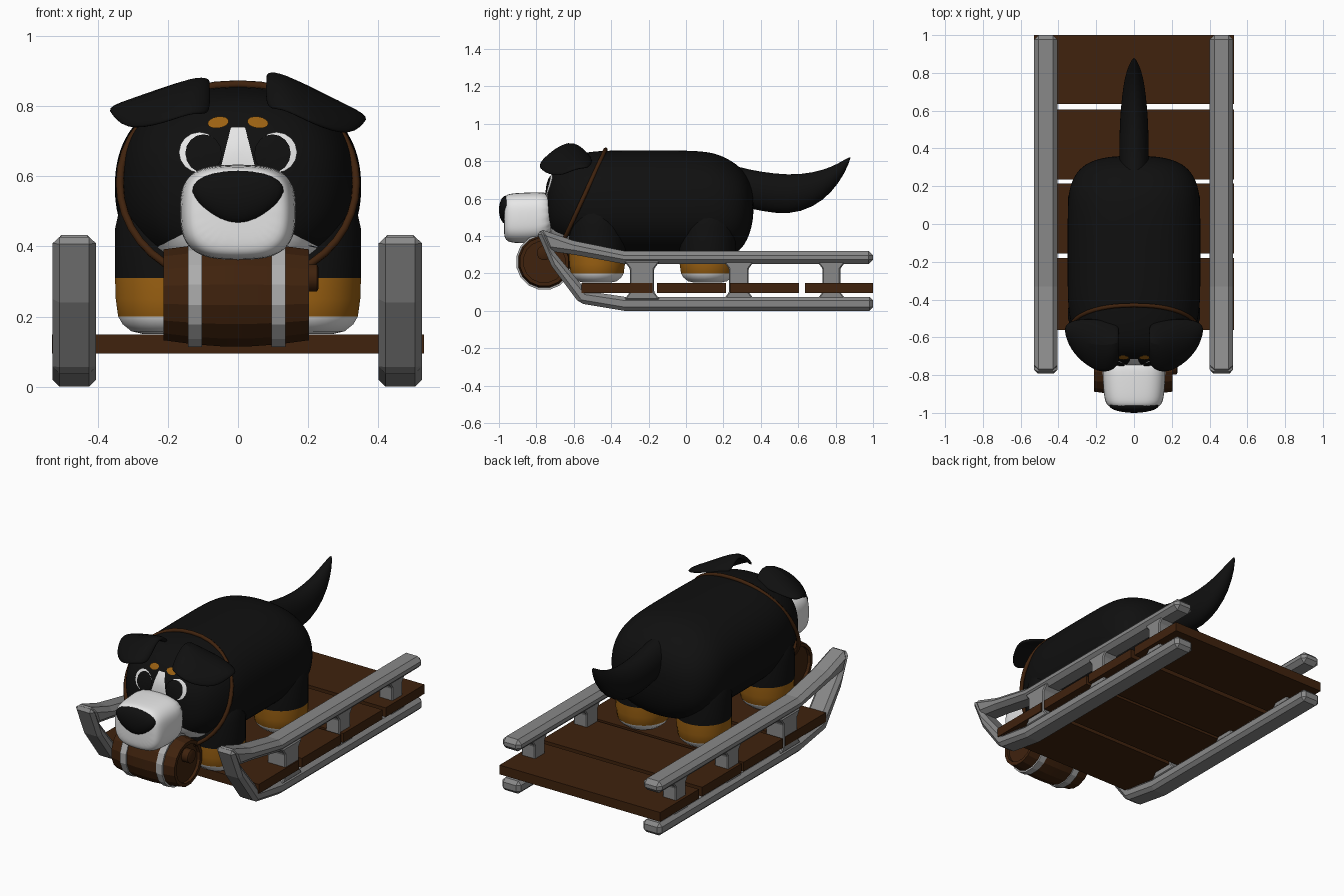
import bpy, bmesh, math
from mathutils import Vector
from mathutils.bvhtree import BVHTree

cube = bpy.data.objects.get("Cube")
if cube:
    bpy.data.objects.remove(cube)


def material(name, r, g, b):
    m = bpy.data.materials.new(name)
    m.use_nodes = True
    m.diffuse_color = (r, g, b, 1)
    m.node_tree.nodes["Principled BSDF"].inputs["Base Color"].default_value = (r, g, b, 1)
    return m


BLACK = material("black fur", .005, .005, .005)
WHITE = material("white fur", .8, .8, .8)
TAN = material("tan fur", .33, .12, .006)
BROWN = material("brown wood", .05, .016, .004)
GREY = material("grey metal", .25, .25, .25)
BAND = material("pale band", .42, .42, .42)


def finish(name, bm, mats, smooth=0, subsurf=0, bevel=0):
    bmesh.ops.recalc_face_normals(bm, faces=bm.faces[:])
    me = bpy.data.meshes.new(name)
    bm.to_mesh(me)
    bm.free()
    ob = bpy.data.objects.new(name, me)
    bpy.context.collection.objects.link(ob)
    for m in mats:
        me.materials.append(m)
    if bevel:
        mod = ob.modifiers.new("Bevel", "BEVEL")
        mod.width, mod.segments = bevel, 1
    if subsurf:
        mod = ob.modifiers.new("Subsurf", "SUBSURF")
        mod.levels = mod.render_levels = subsurf
    if smooth:
        bpy.ops.object.select_all(action="DESELECT")
        ob.select_set(True)
        bpy.context.view_layer.objects.active = ob
        bpy.ops.object.shade_smooth_by_angle(angle=math.radians(smooth))
    return ob


def skin(bm, rings):
    """Join rings of points into a closed tube."""
    rings = [[bm.verts.new(p) for p in r] for r in rings]
    n = len(rings[0])
    for a, b in zip(rings, rings[1:]):
        for i in range(n):
            j = (i + 1) % n
            bm.faces.new((a[i], a[j], b[j], b[i]))
    bm.faces.new(rings[0])
    bm.faces.new(rings[-1])


def loft(name, stations, mat, power=2.3, n=24, subsurf=1):
    """Superellipse sections along y: (y, half width, bottom, top)."""
    bm = bmesh.new()
    rings = []
    for y, w, lo, hi in stations:
        ring = []
        for i in range(n):
            a = math.tau * i / n
            c, s = math.cos(a), math.sin(a)
            x = math.copysign(abs(c) ** (2 / power), c) * w
            z = math.copysign(abs(s) ** (2 / power), s) * (hi - lo) / 2
            ring.append((x, y, z + (hi + lo) / 2))
        rings.append(ring)
    skin(bm, rings)
    return finish(name, bm, [mat], 60, subsurf)


def lathe(name, profile, centre, axis, mats, n=24, smooth=40, rule=None):
    """Spin (radius, height) points around the x or z axis."""
    bm = bmesh.new()
    rings = []
    for r, h in profile:
        ring = []
        for i in range(n):
            a = math.tau * (i + .5) / n
            u, v = r * math.cos(a), r * math.sin(a)
            p = (h, u, v) if axis == "x" else (u, v, h)
            ring.append(Vector(p) + Vector(centre))
        rings.append(ring)
    skin(bm, rings)
    if rule:
        for f in bm.faces:
            f.material_index = rule(f.calc_center_median())
    return finish(name, bm, mats, smooth)


# Sled planks
for i, (y0, y1) in enumerate([(-.56, -.18), (-.155, .215), (.235, .605), (.635, 1)]):
    bm = bmesh.new()
    bmesh.ops.create_cube(bm, size=1)
    for v in bm.verts:
        v.co = (v.co.x * 1.06, (y0 + y1) / 2 + v.co.y * (y1 - y0), .122 + v.co.z * .055)
    finish(f"plank_{i + 1}", bm, [BROWN])


# Sled runners: side profiles extruded across x
def slab(name, outline, x, half, bevel):
    bm = bmesh.new()
    face = bm.faces.new([bm.verts.new((x - half, y, z)) for y, z in outline])
    ext = bmesh.ops.extrude_face_region(bm, geom=[face])["geom"]
    for v in ext:
        if isinstance(v, bmesh.types.BMVert):
            v.co.x += 2 * half
    finish(name, bm, [GREY], bevel=bevel)


upper = [(1, .25), (1, .32), (-.33, .32), (-.6, .375), (-.79, .44), (-.74, .32), (-.6, .3), (-.33, .25)]
lower = [(1, 0), (1, .075), (-.33, .075), (-.53, .105), (-.7, .31), (-.76, .43), (-.8, .425),
         (-.72, .24), (-.57, .04), (-.33, 0)]
for side, x in (("left", .463), ("right", -.467)):
    slab(f"{side}_upper_rail", upper, x, .062, .024)
    slab(f"{side}_lower_runner", lower, x, .062, .024)
    for k, (a, b) in enumerate([(-.3, -.17), (.23, .335), (.73, .825)]):
        post = [(a - .03, .06), (b + .03, .06), (b, .1), (b, .225), (b + .03, .265),
                (a - .03, .265), (a, .225), (a, .1)]
        slab(f"{side}_post_{k + 1}", post, x, .06 if k == 0 else .045, .006)

# Dog body, tail and muzzle
body = loft("body", [
    (-.745, .13, .5, .66), (-.725, .2, .42, .72), (-.69, .26, .36, .78), (-.62, .31, .32, .835),
    (-.5, .345, .29, .855), (-.4, .355, .28, .86), (-.15, .355, .28, .86), (.1, .355, .28, .86),
    (.2, .345, .28, .83), (.29, .3, .31, .775), (.34, .22, .4, .7), (.362, .1, .5, .62)], BLACK, subsurf=2)
loft("tail", [(.2, .08, .57, .8), (.28, .08, .56, .77), (.4, .08, .53, .745), (.55, .077, .51, .727),
              (.68, .065, .55, .74), (.78, .05, .63, .77), (.85, .025, .735, .81),
              (.88, .004, .815, .825)], BLACK, 2, 16)
loft("muzzle", [(-.975, .11, .41, .59), (-.965, .14, .375, .62), (-.93, .16, .36, .63),
                (-.8, .168, .36, .635), (-.7, .168, .39, .635)], WHITE, 3, 24, 2)

# Nose: a ball pinched towards the bottom
bm = bmesh.new()
bmesh.ops.create_uvsphere(bm, u_segments=24, v_segments=14, radius=1)
for v in bm.verts:
    x, y, z = v.co
    v.co = (x * .125 * (1 + .3 * z), -.962 + y * .038, .54 + z * .076)
finish("nose", bm, [BLACK], 60)

# Legs with tan socks and white paws
for front, y in (("front", -.475), ("rear", .115)):
    for side, x in (("left", .2), ("right", -.2)):
        lathe(f"{front}_{side}_leg",
              [(.07, .15), (.105, .158), (.13, .178), (.143, .2), (.15, .25), (.152, .31),
               (.152, .45), (.13, .55), (.07, .6)], (x, y, 0), "z", [WHITE, TAN, BLACK],
              rule=lambda c: 0 if c.z < .2 else 1 if c.z < .31 else 2)

# Folded ears: curved sheets with thickness
flap = [[(.07, -.53, .82), (.085, -.62, .92), (.07, -.74, .77)],
        [(.13, -.51, .82), (.13, -.64, .915), (.12, -.79, .79)],
        [(.26, -.49, .80), (.25, -.63, .84), (.21, -.79, .745)],
        [(.37, -.52, .77), (.375, -.58, .775), (.33, -.68, .715)]]
for side, sx, lift in (("left", 1, .012), ("right", -1, -.018)):
    bm = bmesh.new()
    grid = [[bm.verts.new((x * sx, y, z + lift * (1 - x / .2))) for x, y, z in row] for row in flap]
    for r, s in zip(grid, grid[1:]):
        for i in range(2):
            bm.faces.new((r[i], r[i + 1], s[i + 1], s[i]))
    ear = finish(f"{side}_ear", bm, [BLACK], 60)
    solid = ear.modifiers.new("Thickness", "SOLIDIFY")
    solid.thickness, solid.offset = .03, 0
    sub = ear.modifiers.new("Subsurf", "SUBSURF")
    sub.levels = sub.render_levels = 2

# Face and chest markings: thin patches laid on the front of the body
bpy.context.view_layer.update()
tree = BVHTree.FromObject(body, bpy.context.evaluated_depsgraph_get())


def patch(name, outline, mat, lift):
    """Project an x-z outline onto the body, lifted by a small distance."""
    bm = bmesh.new()
    n = len(outline)
    mid = Vector((sum(p[0] for p in outline) / n, sum(p[1] for p in outline) / n))
    pts = [Vector(p).lerp(Vector(q), t / 4) for p, q in zip(outline, outline[1:] + outline[:1])
           for t in range(4)]
    rings = []
    for k in range(1, 9):
        ring = []
        for p in pts:
            q = mid.lerp(p, k / 8)
            hit = tree.ray_cast(Vector((q.x, -2, q.y)), Vector((0, 1, 0)))
            co = hit[0] + hit[1] * lift if hit[0] else Vector((q.x, -.6, q.y))
            ring.append(bm.verts.new(co))
        rings.append(ring)
    bm.faces.new(rings[0])
    for a, b in zip(rings, rings[1:]):
        for i in range(len(a)):
            j = (i + 1) % len(a)
            bm.faces.new((a[i], a[j], b[j], b[i]))
    finish(name, bm, [mat], 60)


def oval(x, z, rx, rz, tilt=0):
    out = []
    for i in range(16):
        a = math.tau * i / 16
        u, v = rx * math.cos(a), rz * math.sin(a)
        out.append((x + u * math.cos(tilt) - v * math.sin(tilt), z + u * math.sin(tilt) + v * math.cos(tilt)))
    return out


patch("blaze", [(-.02, .738), (.02, .738), (.05, .62), (-.05, .62)], WHITE, .004)
patch("chest", [(-.24, .395), (-.12, .455), (.12, .455), (.24, .395), (.2, .355), (-.2, .355)], WHITE, .004)
for side, s in (("left", 1), ("right", -1)):
    patch(f"{side}_eye_white", oval(.109 * s, .667, .058, .057), WHITE, .005)
    patch(f"{side}_pupil", oval(.097 * s, .663, .051, .053), BLACK, .009)
    patch(f"{side}_brow", oval(.056 * s, .75, .03, .016, -.15 * s), TAN, .007)

# Neck strap: a tilted loop hugging the body
strap = bpy.data.curves.new("neck_strap", "CURVE")
strap.dimensions = "3D"
strap.bevel_depth, strap.bevel_resolution = .012, 1
line = strap.splines.new("POLY")
line.points.add(39)
line.use_cyclic_u = True
for i, p in enumerate(line.points):
    a = math.tau * i / 40
    c, s = math.cos(a), math.sin(a)
    x = math.copysign(abs(c) ** .9, c) * .337
    p.co = (x, -.56 + .13 * s, .58 + .282 * s, 1)
strap_ob = bpy.data.objects.new("neck_strap", strap)
bpy.context.collection.objects.link(strap_ob)
strap.materials.append(BROWN)

# Barrel with two bands and a bung on one end
hub = (-.005, -.758, .262)
lathe("barrel", [(.1, -.19), (.112, -.19), (.112, -.208), (.132, -.208), (.144, -.12), (.15, -.04),
                 (.15, .04), (.144, .12), (.132, .208), (.112, .208), (.112, .19), (.1, .19)],
      hub, "x", [BROWN], 16, 20)
for side, x in (("left", .115), ("right", -.123)):
    lathe(f"{side}_band", [(.1, -.02), (.152, -.02), (.152, .02), (.1, .02)],
          (x, hub[1], hub[2]), "x", [BAND], 16, 20)
lathe("bung", [(.04, 0), (.04, .04), (.03, .045)], (.185, -.758, .31), "x", [BROWN], 12, 30)
